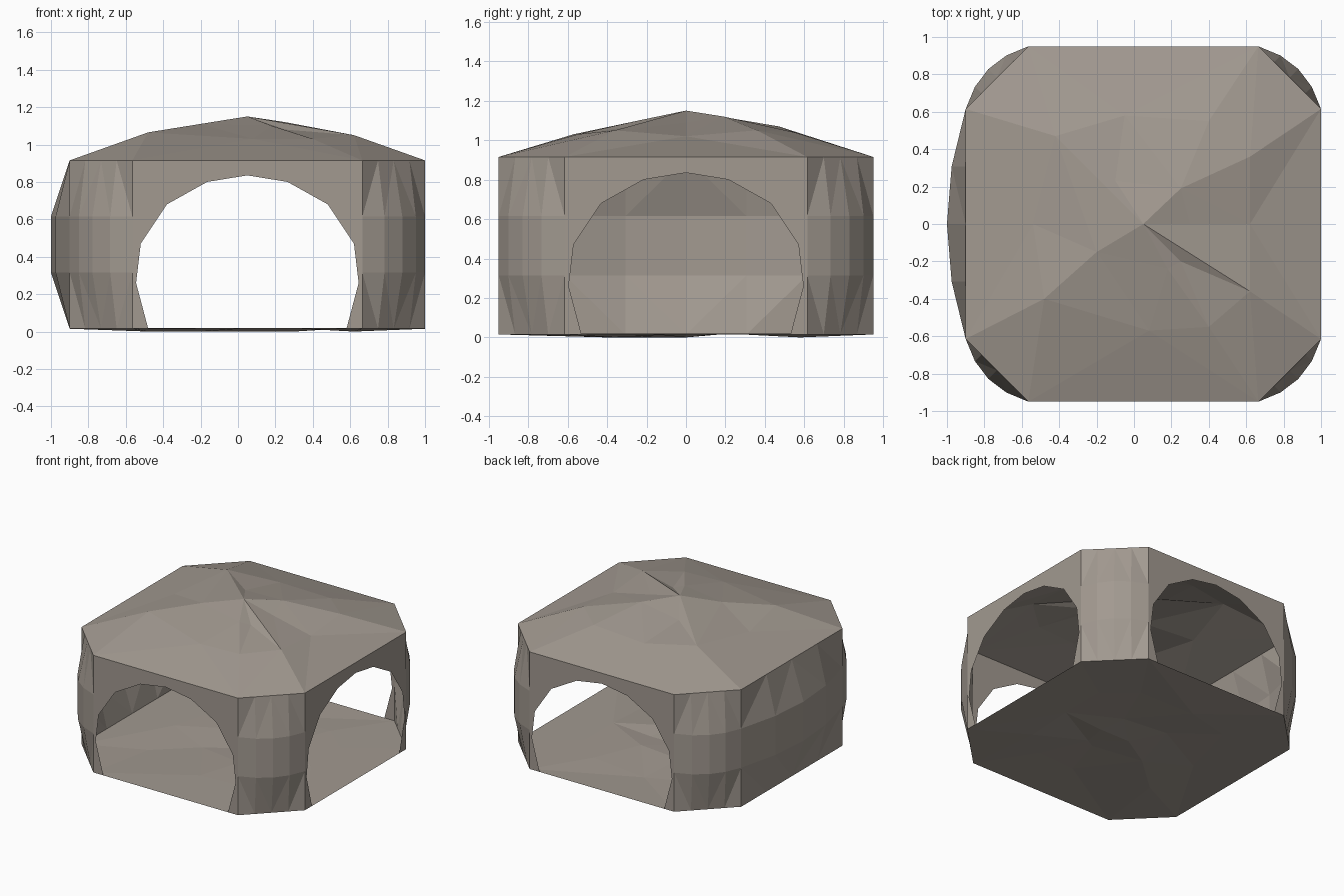
import bpy
import bmesh
from mathutils import Vector
from mathutils.geometry import delaunay_2d_cdt

cube = bpy.data.objects.get("Cube")
if cube:
    bpy.data.objects.remove(cube, do_unlink=True)

# One stone material
stone = bpy.data.materials.new("warm_grey_stone")
stone.use_nodes = True
COLOUR = (0.36, 0.32, 0.28, 1)
stone.diffuse_color = COLOUR
bsdf = stone.node_tree.nodes["Principled BSDF"]
bsdf.inputs["Base Color"].default_value = COLOUR
bsdf.inputs["Roughness"].default_value = 0.9

# Plan: a square with cut corners, listed counter-clockwise
CX, HALF, CUT = 0.05, 0.95, 0.615
LOW, HIGH = 0.015, 0.915
OUTLINE = [Vector((CX + sx * HALF * a, sy * HALF * b))
           for sx, sy, a, b in (
               (-1, -1, CUT / HALF, 1), (1, -1, CUT / HALF, 1),
               (1, -1, 1, CUT / HALF), (1, 1, 1, CUT / HALF),
               (1, 1, CUT / HALF, 1), (-1, 1, CUT / HALF, 1),
               (-1, 1, 1, CUT / HALF), (-1, -1, 1, CUT / HALF))]


def make_object(name, verts, faces):
    mesh = bpy.data.meshes.new(name)
    mesh.from_pydata([tuple(v) for v in verts], [], faces)
    mesh.materials.append(stone)
    mesh.update()
    obj = bpy.data.objects.new(name, mesh)
    bpy.context.collection.objects.link(obj)
    return obj


# Half profile of the opening: offset from the middle, height
ARCH = [(0.53, LOW), (0.595, 0.26), (0.57, 0.47), (0.43, 0.68), (0.215, 0.8)]


def arched_wall(name, start, end):
    """Flat wall with an arch cut out of it, made as one outline."""
    mid, along = (start + end) / 2, (end - start).normalized()
    half = (end - start).length / 2
    profile = [(half, LOW), (half, HIGH), (-half, HIGH), (-half, LOW)]
    profile += [(-u, z) for u, z in ARCH] + [(0, 0.835)] + ARCH[::-1]
    verts = [(*(mid + along * u), z) for u, z in profile]
    make_object(name, verts, [list(range(len(verts)))])


def bulged_panel(name, start, end, bulge):
    """Panel with straight borders whose middle rows swell outwards."""
    cols = 4
    along = end - start
    out = Vector((along.y, -along.x)).normalized()
    verts, faces = [], []
    for row in range(4):
        z = LOW + (HIGH - LOW) * row / 3
        for col in range(cols + 1):
            t = col / cols
            swell = bulge * 4 * t * (1 - t) if row in (1, 2) else 0
            verts.append((*(start + along * t + out * swell), z))
    for row in range(3):
        for col in range(cols):
            a = row * (cols + 1) + col
            b, c, d = a + 1, a + cols + 2, a + cols + 1
            if row == 1:
                faces.append((a, b, c, d))
            elif (col < cols / 2) == (row == 0):
                faces += [(a, b, d), (b, c, d)]
            else:
                faces += [(a, b, c), (a, c, d)]
    make_object(name, verts, faces)


# Walls: three arched sides, one closed side, four rounded corners
SIDES = ["front_wall", "front_left_corner", "left_wall", "back_left_corner",
         "back_wall", "back_right_corner", "right_wall", "front_right_corner"]
for i, name in enumerate(SIDES):
    start, end = OUTLINE[i], OUTLINE[(i + 1) % len(OUTLINE)]
    if name == "right_wall":
        bulged_panel(name, start, end, 0.1)
    elif "corner" in name:
        bulged_panel(name, start, end, 0.065)
    else:
        arched_wall(name, start, end)


def faceted_sheet(name, rim_z, points, creases):
    """Triangulated sheet inside the plan outline, folded at the creases."""
    rim = [Vector((*p, rim_z)) for p in OUTLINE]
    pts = rim + [Vector(p) for p in points]
    n = len(rim)
    edges = [(i, (i + 1) % n) for i in range(n)]
    edges += [(n + a, n + b) for a, b in creases]
    flat, _, tris, origin, _, _ = delaunay_2d_cdt(
        [p.to_2d() for p in pts], edges, [], 0, 0.0001)
    verts = [(p.x, p.y, pts[o[0]].z) for p, o in zip(flat, origin)]
    make_object(name, verts, tris)


# Roof: peak, inner ring, outer ring
ROOF = [(CX, 0, 1.15),
        (0.25, 0.19, 1.12), (-0.1, 0.23, 1.09), (-0.2, -0.15, 1.11),
        (0.18, -0.24, 1.1), (0.25, -0.2, 1.08), (0.3, 0, 1.09),
        (0.62, 0.36, 1.05), (0.4, 0.55, 1.04), (-0.05, 0.58, 1.03),
        (-0.42, 0.47, 1.07), (-0.54, 0, 1.03), (-0.48, -0.4, 1.065),
        (0.08, -0.57, 1.03), (0.4, -0.55, 1.03), (0.62, -0.36, 1.05),
        (0.62, 0, 1.02)]
faceted_sheet("roof", HIGH, ROOF,
              [(0, 1), (0, 2), (0, 3), (0, 4), (0, 5), (0, 6), (1, 7),
               (0, 10), (3, 12), (0, 15), (5, 15)])

# Floor: the same layout, almost flat with slight ripples
FLOOR = [(x, y, 0.02 if i % 3 else 0) for i, (x, y, z) in enumerate(ROOF)]
faceted_sheet("floor", LOW, FLOOR, [(0, i) for i in range(1, 7)])
